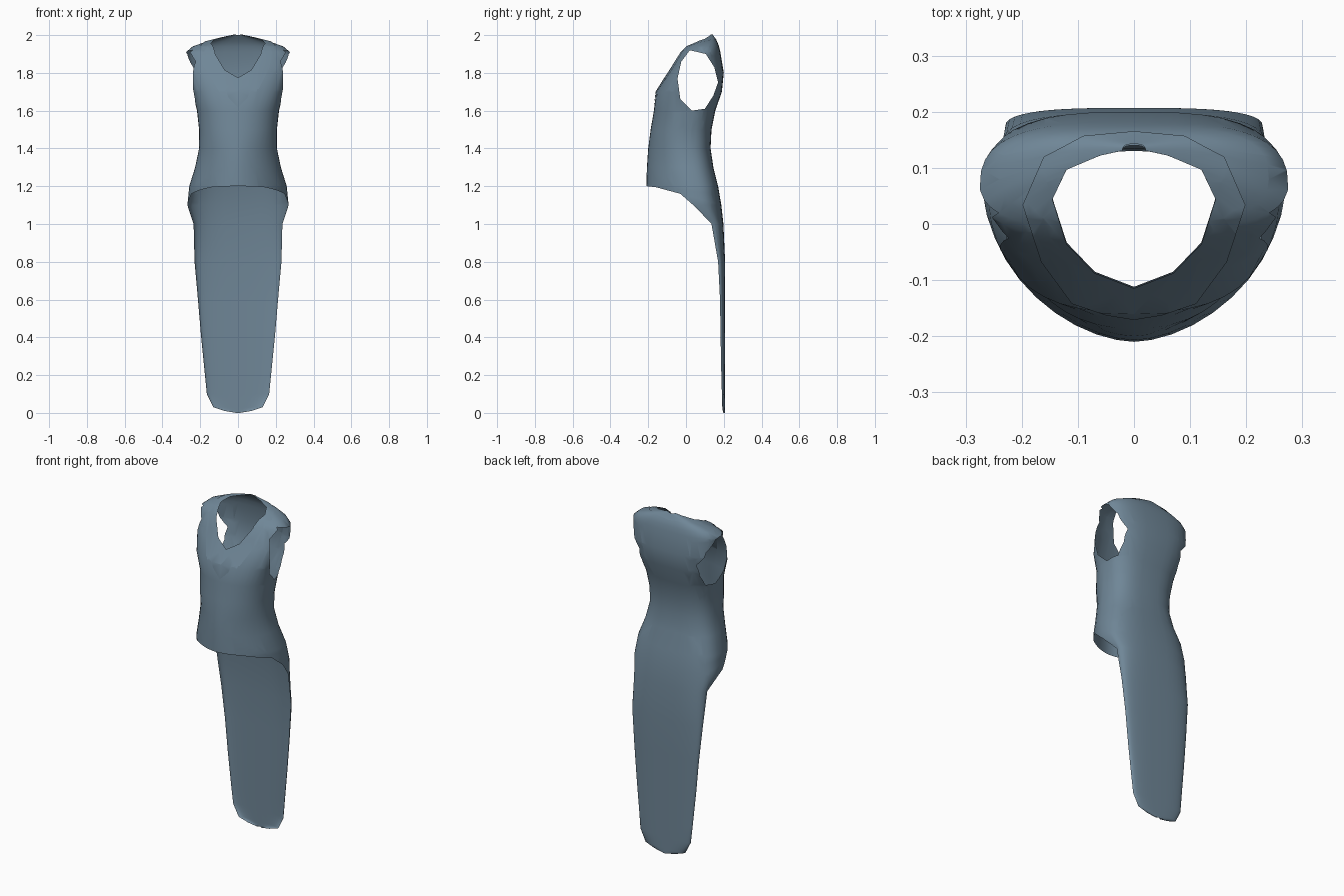
import bpy, bmesh, math
from mathutils import Vector

if "Cube" in bpy.data.objects:
    bpy.data.objects.remove(bpy.data.objects["Cube"])

cloth = bpy.data.materials.new("slate_blue_cloth")
cloth.use_nodes = True
colour = (0.16, 0.24, 0.31, 1)
cloth.diffuse_color = colour
cloth.node_tree.nodes["Principled BSDF"].inputs["Base Color"].default_value = colour

# Sections: height, half width, front y, widest y, back y
BODY = [(2.0, .02, .12, .13, .14), (1.985, .09, .09, .125, .15),
        (1.965, .17, .05, .105, .165), (1.94, .24, 0, .08, .175),
        (1.91, .275, -.03, .06, .182), (1.8, .272, -.095, .05, .2),
        (1.7, .242, -.158, .03, .19), (1.6, .217, -.17, 0, .155),
        (1.5, .206, -.187, -.015, .135), (1.4, .206, -.2, -.02, .13),
        (1.3, .227, -.207, 0, .145), (1.2, .258, -.21, .03, .17),
        (1.1, .268, -.21, .05, .187), (1.0, .235, -.1, .135, .198)]
# Tail strip: height, half width, edge y
TAIL = [(.8, .23, .17), (.6, .212, .18), (.4, .195, .183), (.2, .175, .187),
        (.1, .165, .19), (.03, .13, .192), (.01, .07, .195), (0, .01, .198)]
# Openings, as convex outlines
HEM = [(-.25, 1.205), (-.16, 1.195), (-.03, 1.16), (.05, 1.09), (.135, 1.0),
       (.135, .9), (-.25, .9)]
ARMHOLE = [(.02, 1.92), (.105, 1.9), (.15, 1.83), (.17, 1.75), (.145, 1.68),
           (.1, 1.61), (.03, 1.6), (-.03, 1.66), (-.045, 1.77), (-.025, 1.86)]


def mirrored(half):
    return half + [(-x, y) for x, y in reversed(half) if x > 0]


NECK = mirrored([(0, .135), (.06, .122), (.12, .097), (.145, .045),
                 (.12, -.033), (.07, -.085), (0, -.112)])
BAND = mirrored([(0, .163), (.09, .155), (.16, .12), (.198, .035),
                 (.165, -.065), (.11, -.14), (.05, -.16), (0, -.168)])
COLUMNS = 40


def power(v, n):
    return math.copysign(abs(v) ** (2 / n), v)


def section_point(row, i):
    """Point i around a section, starting at the back centre."""
    z, w, front, mid, back = row
    a = math.tau * i / COLUMNS
    c, s = math.cos(a), math.sin(a)
    if abs(c) < 1e-6:
        c = 0
    if c >= 0:
        n, depth = 2.9, back - mid
    else:
        n = 1.75 if z < 1.45 else 2.1 if z < 1.65 else 2.6
        depth = mid - front
    return Vector((w * power(s, n), mid + depth * power(c, n), z))


def loft():
    bm = bmesh.new()
    rows = BODY + [(z, w, mid, mid, .207) for z, w, mid in TAIL]
    rings = [[bm.verts.new(section_point(r, i)) for i in range(COLUMNS)] for r in rows]
    quarter = COLUMNS // 4
    for k in range(len(rings) - 1):
        for i in range(COLUMNS):
            j = (i + 1) % COLUMNS
            # Below the hips only the back half carries on
            if k >= len(BODY) - 1 and quarter <= i < 3 * quarter:
                continue
            bm.faces.new((rings[k][i], rings[k][j], rings[k + 1][j], rings[k + 1][i]))
    loose = [v for v in bm.verts if not v.link_faces]
    bmesh.ops.delete(bm, geom=loose, context='VERTS')
    return bm


def cut(bm, outline, axes, allowed, keep_inside=False):
    """Cut the shell along an outline extruded across the two given axes."""
    p, q = axes
    third = 3 - p - q
    cu = sum(a for a, b in outline) / len(outline)
    cv = sum(b for a, b in outline) / len(outline)
    sides = []
    for (a, b), (c, d) in zip(outline, outline[1:] + outline[:1]):
        no = Vector((0, 0, 0))
        no[p], no[q] = d - b, a - c
        co = Vector((0, 0, 0))
        co[p], co[q] = a, b
        mid = Vector((0, 0, 0))
        mid[p], mid[q] = cu, cv
        if (mid - co).dot(no) > 0:
            no = -no
        sides.append((co, no.normalized()))
    lo = [min(o[k] for o in outline) for k in (0, 1)]
    hi = [max(o[k] for o in outline) for k in (0, 1)]

    def near(f):
        for k, axis in enumerate(axes):
            vals = [v.co[axis] for v in f.verts]
            if max(vals) < lo[k] or min(vals) > hi[k]:
                return False
        return allowed(f.calc_center_median())

    for co, no in sides:
        faces = [f for f in bm.faces if near(f)]
        edges = {e for f in faces for e in f.edges}
        verts = {v for f in faces for v in f.verts}
        bmesh.ops.bisect_plane(bm, geom=faces + list(edges) + list(verts),
                               plane_co=co, plane_no=no, dist=1e-5)

    def inside(f):
        c = f.calc_center_median()
        return allowed(c) and all((c - co).dot(no) < 0 for co, no in sides)

    gone = [f for f in bm.faces if inside(f) != keep_inside]
    bmesh.ops.delete(bm, geom=gone, context='FACES')


def finish(bm, name):
    bmesh.ops.remove_doubles(bm, verts=bm.verts, dist=1e-4)
    bmesh.ops.recalc_face_normals(bm, faces=bm.faces)
    mesh = bpy.data.meshes.new(name)
    bm.to_mesh(mesh)
    bm.free()
    mesh.materials.append(cloth)
    obj = bpy.data.objects.new(name, mesh)
    bpy.context.collection.objects.link(obj)
    bpy.ops.object.select_all(action='DESELECT')
    obj.select_set(True)
    bpy.context.view_layer.objects.active = obj
    bpy.ops.object.shade_smooth_by_angle(angle=math.radians(50))


# Sleeveless bodice with its long back tail
vest = loft()
cut(vest, HEM, (1, 2), lambda c: c.z > .99)
cut(vest, ARMHOLE, (1, 2), lambda c: abs(c.x) > .16)
cut(vest, NECK, (0, 1), lambda c: c.z > 1.6)
finish(vest, "vest_with_tail")

# Thin band around the neckline, lying just outside the bodice
band = loft()
cut(band, BAND, (0, 1), lambda c: c.z > 1.6, keep_inside=True)
cut(band, NECK, (0, 1), lambda c: c.z > 1.6)
bmesh.ops.recalc_face_normals(band, faces=band.faces)
band.normal_update()
up = 1 if sum(f.normal.z for f in band.faces) > 0 else -1
for v in band.verts:
    v.co += v.normal * up * .003
finish(band, "neck_band")
